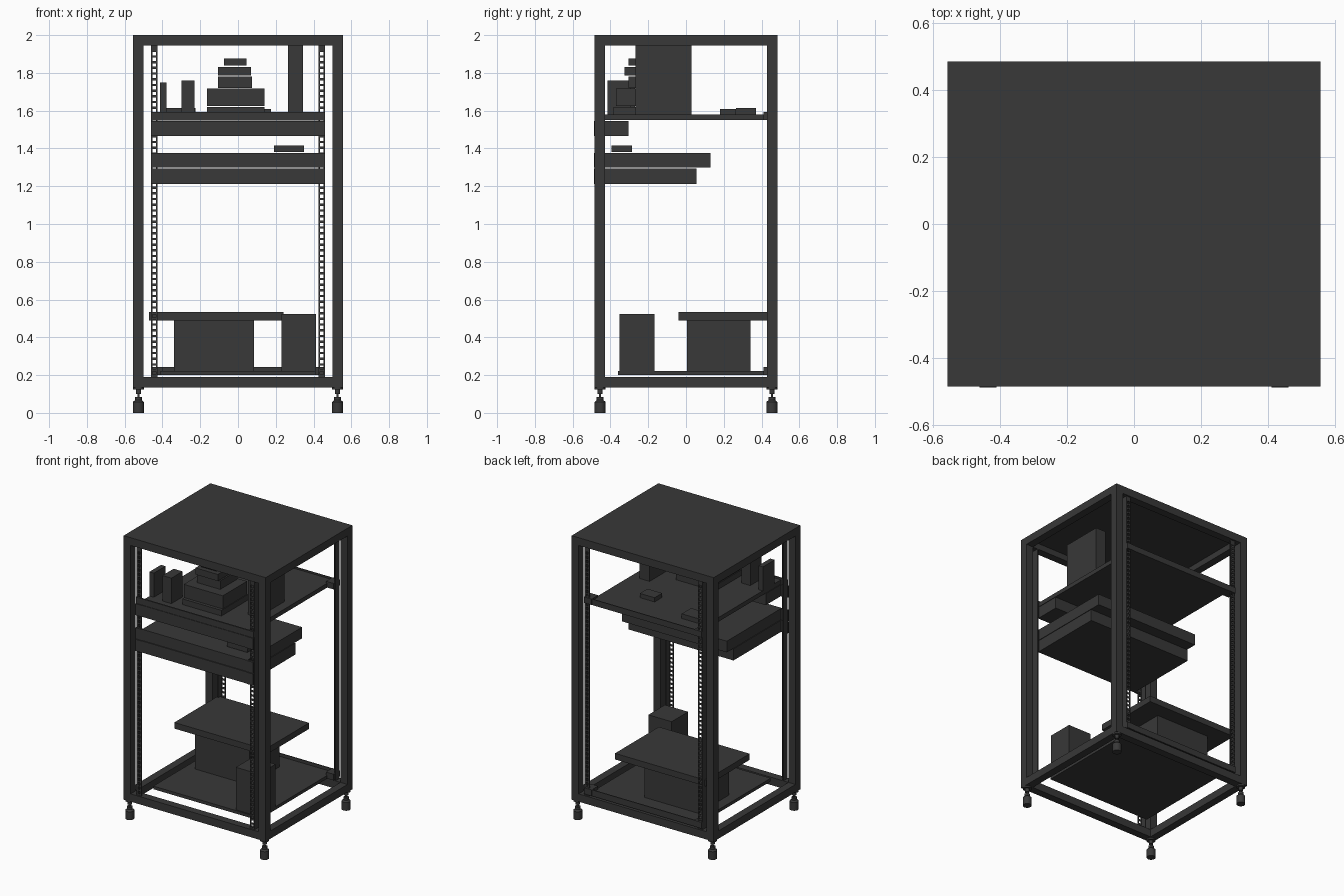
import bpy, bmesh, math

if "Cube" in bpy.data.objects:
    bpy.data.objects.remove(bpy.data.objects["Cube"])

dark = bpy.data.materials.new("dark_metal")
dark.diffuse_color = (0.04, 0.04, 0.04, 1)
dark.use_nodes = True
dark.node_tree.nodes["Principled BSDF"].inputs["Base Color"].default_value = dark.diffuse_color


def finish(name, bm):
    bmesh.ops.recalc_face_normals(bm, faces=bm.faces)
    me = bpy.data.meshes.new(name)
    bm.to_mesh(me)
    bm.free()
    me.materials.append(dark)
    ob = bpy.data.objects.new(name, me)
    bpy.context.collection.objects.link(ob)
    return ob


def box(name, x0, x1, y0, y1, z0, z1, bevel=0):
    bm = bmesh.new()
    bmesh.ops.create_cube(bm, size=1)
    for v in bm.verts:
        v.co.x = (x0 + x1) / 2 + v.co.x * (x1 - x0)
        v.co.y = (y0 + y1) / 2 + v.co.y * (y1 - y0)
        v.co.z = (z0 + z1) / 2 + v.co.z * (z1 - z0)
    ob = finish(name, bm)
    if bevel:
        m = ob.modifiers.new("bevel", 'BEVEL')
        m.width = bevel
        m.segments = 1
    return ob


def lathe(name, x, y, profile, sides=24):
    bm = bmesh.new()
    rings = []
    for r, z in profile:
        rings.append([bm.verts.new((x + r * math.cos(2 * math.pi * i / sides),
                                    y + r * math.sin(2 * math.pi * i / sides), z))
                      for i in range(sides)])
    for a, b in zip(rings, rings[1:]):
        for i in range(sides):
            j = (i + 1) % sides
            bm.faces.new((a[i], a[j], b[j], b[i]))
    bm.faces.new(rings[0])
    bm.faces.new(rings[-1])
    ob = finish(name, bm)
    bpy.context.view_layer.objects.active = ob
    ob.select_set(True)
    bpy.ops.object.shade_smooth_by_angle()
    ob.select_set(False)


def rail(name, sx, sy):
    # perforated strip: a grid of quads with every second middle cell left open
    z0, z1, pitch, hole = 0.19, 1.945, 0.0302, 0.018
    xs = [0.425, 0.434, 0.452, 0.461]
    zs = [z0]
    z = z0 + 0.012
    while z + hole < z1 - 0.005:
        zs += [z, z + hole]
        z += pitch
    zs.append(z1)
    bm = bmesh.new()
    grid = [[bm.verts.new((sx * x, sy * 0.470, z)) for x in xs] for z in zs]
    for r in range(len(zs) - 1):
        for c in range(3):
            if c == 1 and r % 2 == 1:
                continue
            bm.faces.new((grid[r][c], grid[r][c + 1], grid[r + 1][c + 1], grid[r + 1][c]))
    ob = finish(name, bm)
    m = ob.modifiers.new("thickness", 'SOLIDIFY')
    m.thickness = 0.006
    m.offset = 0


X, Y, T = 0.555, 0.484, 0.055

# Frame: posts, perforated rails and feet at the four corners
for sx, side in ((-1, "left"), (1, "right")):
    for sy, end in ((-1, "front"), (1, "back")):
        tag = f"{end}_{side}"
        xs = sorted((sx * X, sx * (X - T)))
        ys = sorted((sy * Y, sy * (Y - T)))
        box("post_" + tag, *xs, *ys, 0.135, 2.0)
        rail("rail_" + tag, sx, sy)
        box("rail_flange_" + tag, *sorted((sx * 0.455, sx * 0.461)),
            *sorted((sy * 0.467, sy * 0.428)), 0.19, 1.945)
        lathe("foot_" + tag, sx * 0.527, sy * 0.455,
              [(0.029, 0), (0.029, 0.058), (0.018, 0.068), (0.018, 0.085),
               (0.006, 0.085), (0.006, 0.10), (0.014, 0.10), (0.014, 0.125),
               (0.029, 0.125), (0.029, 0.137)])

# Frame: horizontal beams and top panel
for level, z in (("bottom", 0.135), ("top", 1.945)):
    for s, end in ((-1, "front"), (1, "back")):
        box(f"{level}_beam_{end}", -X + T, X - T,
            *sorted((s * Y, s * (Y - T))), z, z + T)
    for s, side in ((-1, "left"), (1, "right")):
        box(f"{level}_beam_{side}", *sorted((s * X, s * (X - T))),
            -Y + T, Y - T, z, z + T)
box("top_panel", -X, X, -Y, Y, 1.988, 2.0)

# Shelves with a back lip and mounting ears
box("upper_shelf", -0.41, 0.41, -0.48, 0.478, 1.55, 1.58)
box("lower_shelf", -0.41, 0.41, -0.36, 0.478, 0.20, 0.222)
for name, z0, z1 in (("upper", 1.55, 1.592), ("lower", 0.20, 0.244)):
    box(name + "_shelf_lip", -0.45, 0.45, 0.474, 0.48, z0, z1)
    for s in (-1, 1):
        box(name + "_shelf_ear", *sorted((s * 0.40, s * 0.46)), 0.41, 0.482, z0, z1)
box("upper_shelf_front_lip", -0.46, 0.46, -0.484, -0.474, 1.548, 1.592)

# Drawers: wide front panel and a narrower body
for name, back, z0, z1 in (("shelf_unit", -0.305, 1.465, 1.546),
                           ("upper_drawer", 0.13, 1.298, 1.377),
                           ("lower_drawer", 0.055, 1.212, 1.294)):
    box(name + "_body", -0.41, 0.41, -0.474, back, z0, z1)
    box(name + "_front", -0.458, 0.458, -0.484, -0.473, z0, z1)
    for s in (-1, 1):
        box(name + "_ear", *sorted((s * 0.41, s * 0.46)), -0.487, -0.48, z0, z1)

# Equipment on the drawer
box("drawer_top_device", 0.19, 0.35, -0.395, -0.287, 1.382, 1.415)

# Stacked equipment on the upper shelf
for i, (x0, x1, y0, y1, z0, z1) in enumerate((
        (-0.165, 0.14, -0.385, -0.09, 1.58, 1.62),
        (-0.165, 0.14, -0.37, -0.10, 1.624, 1.717),
        (-0.105, 0.075, -0.305, -0.11, 1.72, 1.78),
        (-0.105, 0.07, -0.325, -0.13, 1.785, 1.832),
        (-0.075, 0.045, -0.305, -0.18, 1.84, 1.875))):
    box(f"stacked_unit_{i + 1}", x0, x1, y0, y1, z0, z1)
box("tower_unit", 0.265, 0.345, -0.267, 0.028, 1.58, 1.945)
box("upright_unit", -0.30, -0.23, -0.415, -0.29, 1.58, 1.76)
box("slim_upright_unit", -0.413, -0.378, -0.40, -0.27, 1.58, 1.75)
box("back_box_left", -0.38, -0.225, 0.265, 0.37, 1.58, 1.613)
box("back_box_right", 0.06, 0.175, 0.18, 0.265, 1.58, 1.61)

# Equipment on the lower shelf
box("large_cabinet", -0.338, 0.085, 0.005, 0.342, 0.222, 0.49)
box("cabinet_slab", -0.47, 0.24, -0.04, 0.45, 0.49, 0.533)
box("small_cabinet", 0.23, 0.412, -0.352, -0.168, 0.222, 0.523)
